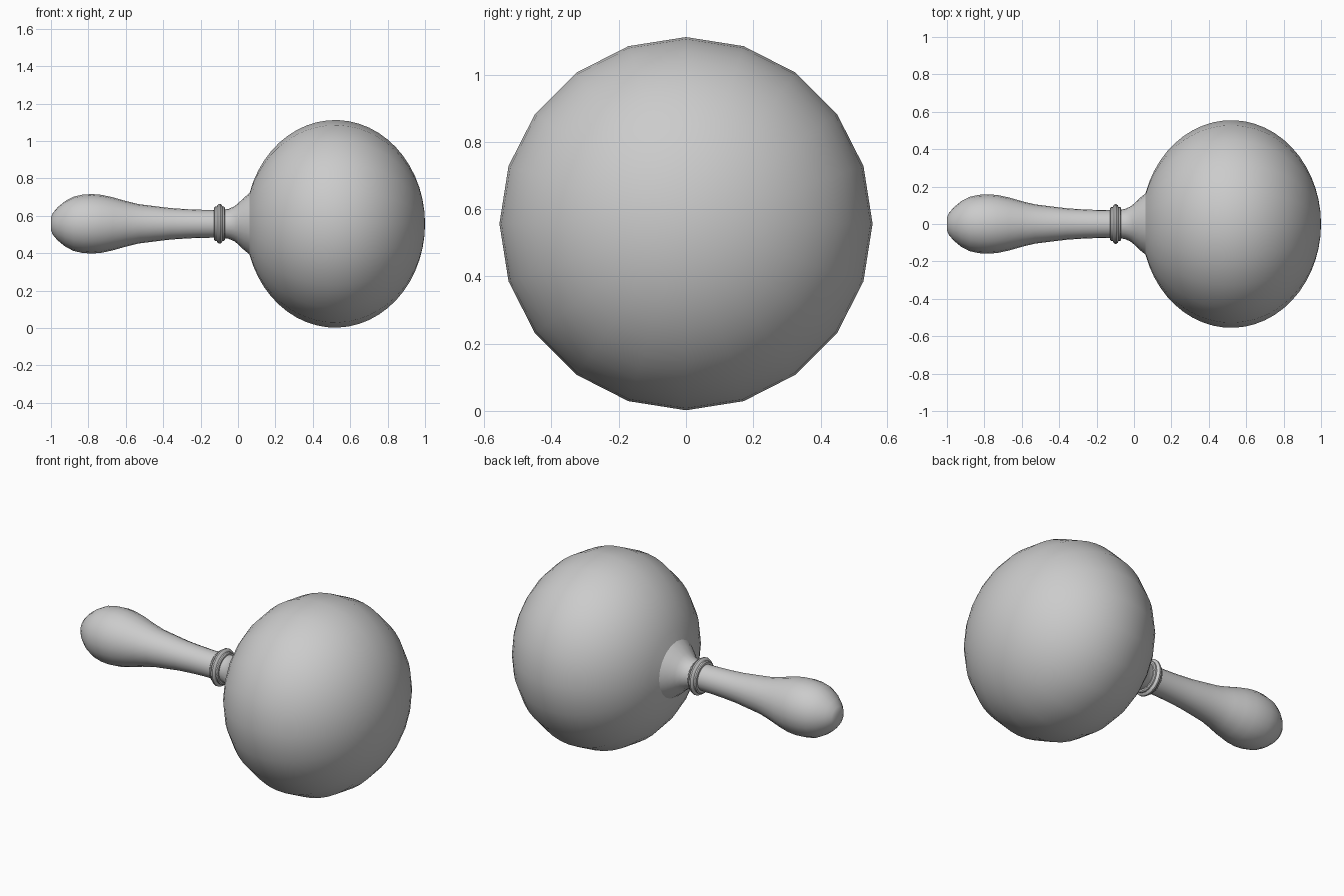
import bpy, bmesh
from math import sin, cos, pi, radians

if "Cube" in bpy.data.objects:
    bpy.data.objects.remove(bpy.data.objects["Cube"])

SIDES = 20
AXIS_Z = 0.557
TOP = 0.555


def lathe(name, profile, angle=35):
    """Revolve (x, radius) points around the lengthwise axis."""
    bm = bmesh.new()
    rings = []
    for x, r in profile:
        if r < 1e-5:
            rings.append([bm.verts.new((x, 0, AXIS_Z))])
        else:
            rings.append([bm.verts.new((x, r * sin(2 * pi * i / SIDES),
                                        AXIS_Z + r * cos(2 * pi * i / SIDES)))
                          for i in range(SIDES)])
    for a, b in zip(rings, rings[1:]):
        for i in range(SIDES):
            j = (i + 1) % SIDES
            quad = [a[i % len(a)], a[j % len(a)], b[j % len(b)], b[i % len(b)]]
            bm.faces.new(list(dict.fromkeys(quad)))
    bmesh.ops.recalc_face_normals(bm, faces=bm.faces)
    mesh = bpy.data.meshes.new(name)
    bm.to_mesh(mesh)
    bm.free()
    obj = bpy.data.objects.new(name, mesh)
    bpy.context.collection.objects.link(obj)
    bpy.context.view_layer.objects.active = obj
    obj.select_set(True)
    bpy.ops.object.shade_smooth_by_angle(angle=radians(angle))
    obj.select_set(False)
    return obj


# Rattle head with flared neck, meeting at a crisp seam
neck = [(-0.08, 0.076), (-0.05, 0.08), (-0.02, 0.093), (0.0, 0.109), (0.03, 0.138)]
start = 0.30
head = []
for k in range(25):
    t = start + (pi - start) * k / 24
    head.append((0.52 - 0.48 * cos(t), TOP * sin(t)))
lathe("head_and_neck", neck + head, 25)

# Collar with a raised centre bead
lathe("collar", [(-0.127, 0.07), (-0.127, 0.086), (-0.122, 0.092), (-0.113, 0.092),
                 (-0.109, 0.101), (-0.102, 0.106), (-0.094, 0.106), (-0.087, 0.101),
                 (-0.083, 0.092), (-0.075, 0.092), (-0.07, 0.086), (-0.07, 0.07)])

# Swelling handle with a rounded butt
lathe("handle", [(-1.0, 0), (-1.0, 0.035), (-0.99, 0.058), (-0.965, 0.088),
                 (-0.925, 0.121), (-0.88, 0.145), (-0.83, 0.156), (-0.78, 0.159),
                 (-0.73, 0.155), (-0.67, 0.142), (-0.6, 0.122), (-0.53, 0.105),
                 (-0.45, 0.095), (-0.36, 0.084), (-0.27, 0.078), (-0.19, 0.075),
                 (-0.11, 0.074)], 60)
